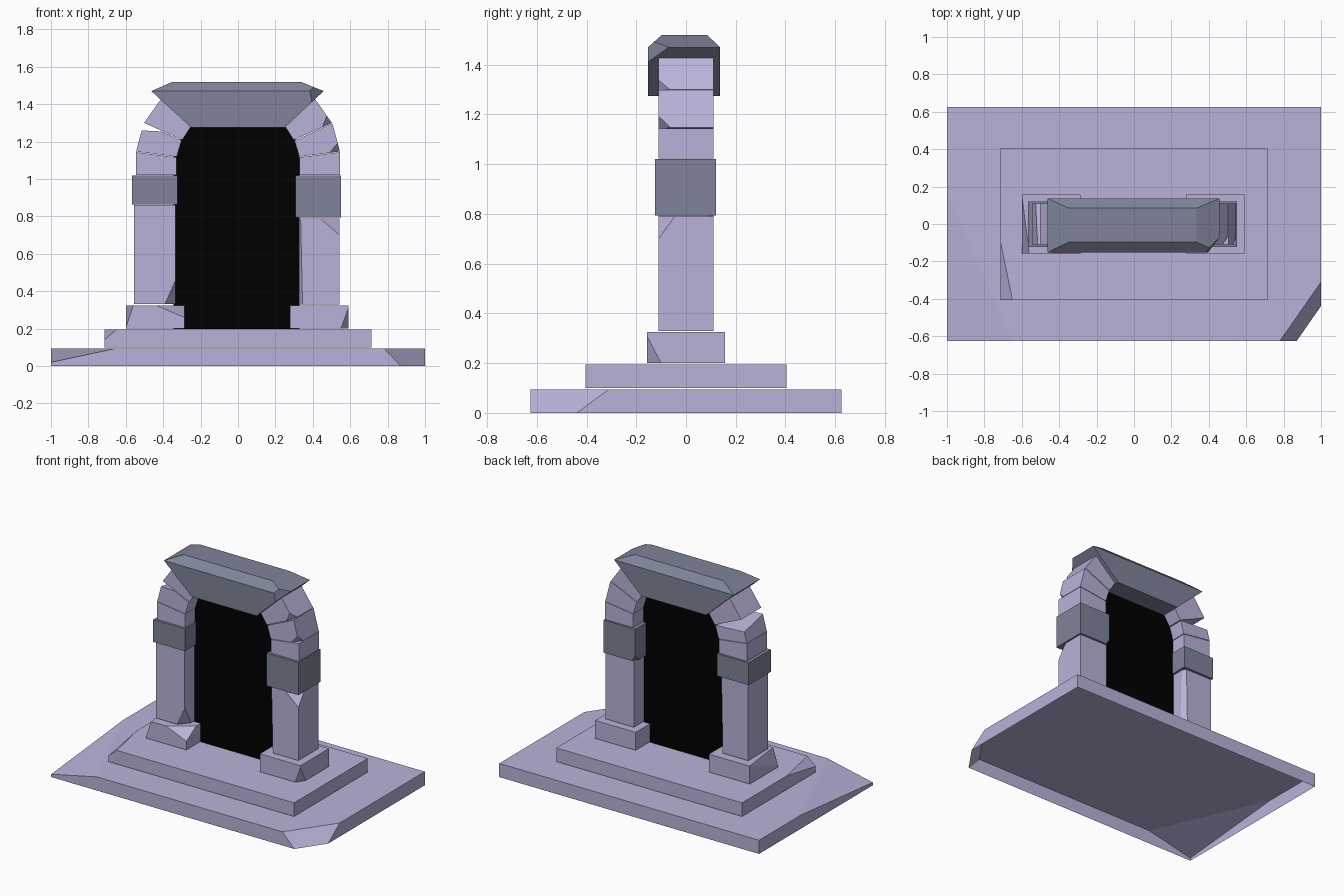
import bpy, bmesh
from mathutils import Vector, geometry


def material(name, rgb):
    m = bpy.data.materials.new(name)
    m.diffuse_color = (*rgb, 1)
    return m


STONE = material("lavender_stone", (0.49, 0.45, 0.70))
SLATE = material("slate", (0.21, 0.23, 0.32))
DARK = material("black", (0, 0, 0))


def finish(bm, name, mat, chips=(), open_bottom=False):
    """Slice corner chips (each a plane through three points), then make the object."""
    bmesh.ops.recalc_face_normals(bm, faces=bm.faces[:])
    centre = sum((v.co for v in bm.verts), Vector()) / len(bm.verts)
    for chip in chips:
        a, b, c = map(Vector, chip)
        n = geometry.normal(a, b, c)
        if n.dot(centre - a) > 0:
            n = -n
        bmesh.ops.bisect_plane(bm, geom=bm.verts[:] + bm.edges[:] + bm.faces[:],
                               dist=1e-5, plane_co=a, plane_no=n, clear_outer=True)
        bmesh.ops.holes_fill(bm, edges=[e for e in bm.edges if e.is_boundary], sides=0)
    if len(bm.faces) > 1:
        bmesh.ops.recalc_face_normals(bm, faces=bm.faces[:])
    if open_bottom:
        bmesh.ops.delete(bm, geom=[f for f in bm.faces if f.normal.z < -0.99],
                         context='FACES_ONLY')
    me = bpy.data.meshes.new(name)
    bm.to_mesh(me)
    bm.free()
    me.materials.append(mat)
    ob = bpy.data.objects.new(name, me)
    bpy.context.collection.objects.link(ob)
    return ob


def prism(name, profile, y0, y1, mat=STONE, chips=(), open_bottom=False):
    """Extrude an x-z profile from y0 to y1."""
    bm = bmesh.new()
    face = bm.faces.new([bm.verts.new((x, y0, z)) for x, z in profile])
    if y1 != y0:
        ext = bmesh.ops.extrude_face_region(bm, geom=[face])["geom"]
        bmesh.ops.translate(bm, vec=(0, y1 - y0, 0),
                            verts=[g for g in ext if isinstance(g, bmesh.types.BMVert)])
    return finish(bm, name, mat, chips, open_bottom)


def block(name, x0, x1, y0, y1, z0, z1, mat=STONE, chips=(), open_bottom=False):
    return prism(name, [(x0, z0), (x1, z0), (x1, z1), (x0, z1)], y0, y1, mat, chips, open_bottom)


# Stepped base, the slab hollow from below
block("base_slab", -1, 1, -0.625, 0.625, 0, 0.095, open_bottom=True, chips=[
    ((0.78, -0.625, 0.095), (1, -0.31, 0.095), (0.87, -0.625, 0)),
    ((-0.65, -0.625, 0.095), (-1, 0.17, 0.095), (-1, -0.625, 0.02))])
block("upper_step", -0.715, 0.715, -0.405, 0.405, 0.1, 0.195, open_bottom=True, chips=[
    ((-0.65, -0.405, 0.195), (-0.715, -0.09, 0.195), (-0.715, -0.405, 0.14))])

# Plinths
block("left_plinth", -0.6, -0.287, -0.157, 0.157, 0.2, 0.325, chips=[
    ((-0.56, -0.157, 0.325), (-0.6, 0.157, 0.325), (-0.6, -0.157, 0.205)),
    ((-0.44, -0.157, 0.325), (-0.287, -0.157, 0.26), (-0.287, -0.05, 0.325))])
block("right_plinth", 0.278, 0.59, -0.157, 0.157, 0.2, 0.325, chips=[
    ((0.55, -0.157, 0.2), (0.59, -0.1, 0.2), (0.59, -0.157, 0.31))])

# Columns
block("left_column", -0.555, -0.333, -0.11, 0.11, 0.333, 0.86, chips=[
    ((-0.39, -0.11, 0.333), (-0.333, -0.11, 0.46), (-0.333, -0.04, 0.333)),
    ((-0.333, 0.07, 0.333), (-0.36, 0.11, 0.333), (-0.35, 0.11, 0.86))])
block("right_column", 0.325, 0.542, -0.11, 0.11, 0.33, 0.79, chips=[
    ((0.44, -0.11, 0.79), (0.542, -0.11, 0.70), (0.542, -0.045, 0.79)),
    ((0.345, -0.11, 0.33), (0.335, -0.11, 0.787), (0.325, -0.07, 0.33))])

# Slate capitals
block("left_capital", -0.566, -0.323, -0.124, 0.12, 0.865, 1.02, SLATE)
block("right_capital", 0.307, 0.551, -0.124, 0.12, 0.793, 1.02, SLATE, chips=[
    ((0.307, 0.12, 0.83), (0.34, 0.12, 0.793), (0.307, 0.07, 0.793))])

# Arch stones, mirrored to each side with their own chips
arch = [
    [(0.545, 1.022), (0.33, 1.022), (0.33, 1.116), (0.545, 1.144)],
    [(0.545, 1.147), (0.328, 1.119), (0.302, 1.206), (0.505, 1.298)],
    [(0.502, 1.3), (0.298, 1.209), (0.252, 1.28), (0.41, 1.43)],
]
arch_chips = {
    (1, 1): [((0.531, -0.11, 1.19), (0.49, -0.11, 1.141), (0.546, -0.06, 1.146))],
    (1, 2): [((0.475, -0.11, 1.338), (0.45, -0.11, 1.277), (0.502, -0.065, 1.3))],
    (-1, 1): [((-0.52, -0.11, 1.26), (-0.42, -0.11, 1.255), (-0.53, 0.11, 1.22))],
}
for side, label in ((-1, "left"), (1, "right")):
    for i, profile in enumerate(arch):
        prism(f"{label}_arch_stone_{i + 1}", [(side * x, z) for x, z in profile],
              -0.11, 0.11, chips=arch_chips.get((side, i), ()))

# Slate lintel: wedge profile with bevelled long top edges and one chipped corner
prism("lintel", [(-0.25, 1.275), (0.25, 1.275), (0.458, 1.47), (0.335, 1.52),
                 (-0.35, 1.52), (-0.463, 1.47)], -0.153, 0.137, SLATE, chips=[
    ((0, -0.153, 1.47), (1, -0.153, 1.47), (0, -0.097, 1.52)),
    ((0, 0.137, 1.47), (1, 0.137, 1.47), (0, 0.085, 1.52)),
    ((0.385, -0.153, 1.47), (0.458, -0.07, 1.47), (0.395, -0.153, 1.41))])

# Dark opening
prism("dark_opening", [(-0.345, 0.197), (0.328, 0.197), (0.328, 1.13), (0.31, 1.21),
                       (0.25, 1.285), (-0.25, 1.285), (-0.31, 1.21), (-0.345, 1.13)],
      0, 0, DARK)
